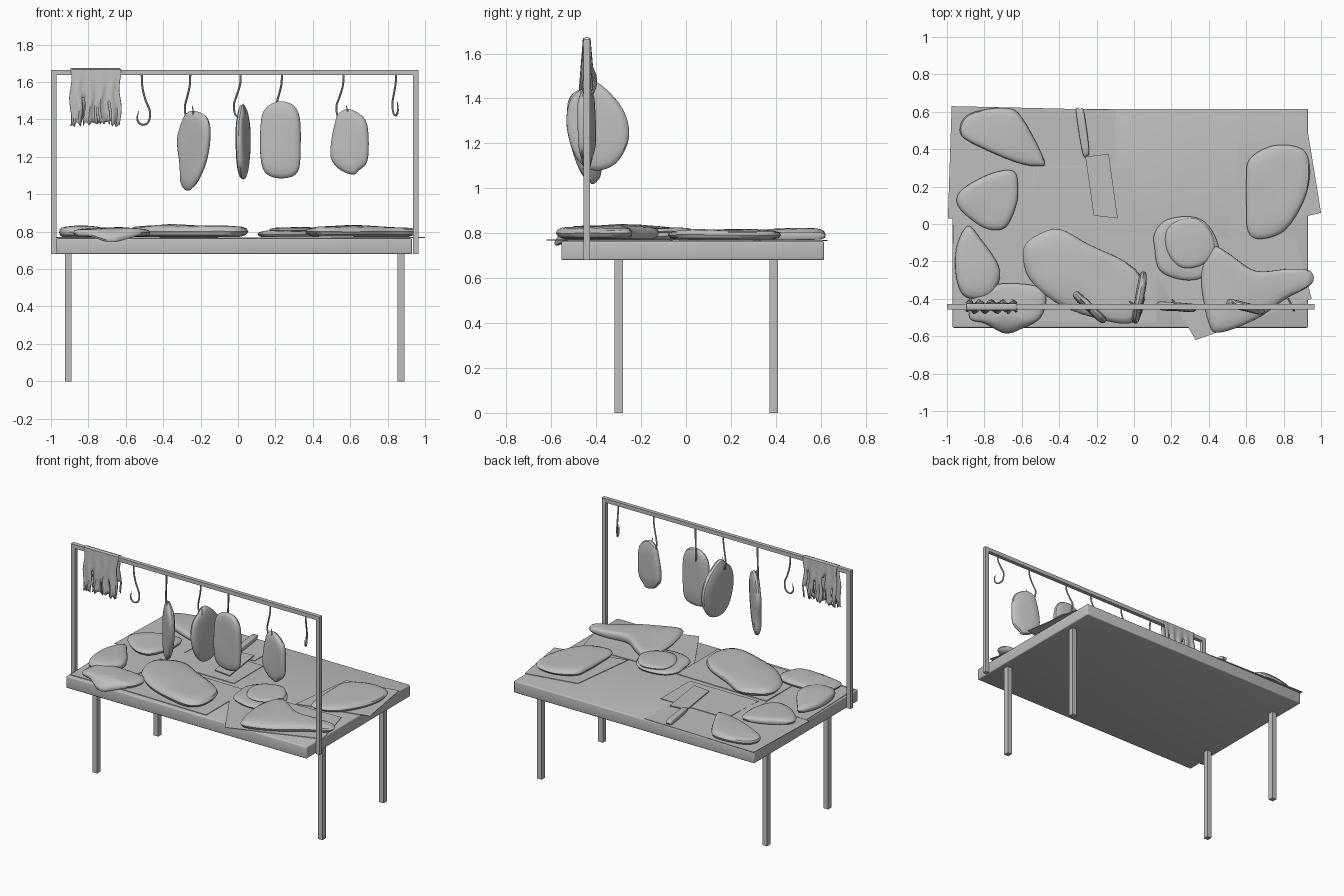
import bpy, bmesh, math, random
from mathutils import Matrix, Vector

random.seed(4)
if "Cube" in bpy.data.objects:
    bpy.data.objects.remove(bpy.data.objects["Cube"])

grey = bpy.data.materials.new("plain grey")
grey.use_nodes = True
GREY = (0.52, 0.52, 0.52, 1)
grey.diffuse_color = GREY
grey.node_tree.nodes["Principled BSDF"].inputs["Base Color"].default_value = GREY


def finish(name, bm, smooth=True):
    bmesh.ops.recalc_face_normals(bm, faces=bm.faces)
    mesh = bpy.data.meshes.new(name)
    bm.to_mesh(mesh)
    bm.free()
    mesh.materials.append(grey)
    ob = bpy.data.objects.new(name, mesh)
    bpy.context.collection.objects.link(ob)
    if smooth:
        bpy.ops.object.select_all(action='DESELECT')
        ob.select_set(True)
        bpy.context.view_layer.objects.active = ob
        bpy.ops.object.shade_smooth_by_angle(angle=math.radians(40))
    return ob


def box(name, lo, hi, bevel=0):
    bm = bmesh.new()
    bmesh.ops.create_cube(bm, size=1)
    for v in bm.verts:
        v.co = [(a + b) / 2 + c * (b - a) for a, b, c in zip(lo, hi, v.co)]
    if bevel:
        bmesh.ops.bevel(bm, geom=bm.edges[:], offset=bevel, segments=3,
                        profile=0.5, affect='EDGES')
    return finish(name, bm, bool(bevel))


def spline(pts, steps=5, closed=True):
    """Catmull-Rom curve through the points."""
    n, out = len(pts), []
    pick = (lambda i: pts[i % n]) if closed else (lambda i: pts[min(max(i, 0), n - 1)])
    for i in range(n if closed else n - 1):
        a, b, c, d = (Vector(pick(i + k)) for k in (-1, 0, 1, 2))
        for s in range(steps):
            t = s / steps
            out.append(0.5 * (2 * b + (c - a) * t + (2 * a - 5 * b + 4 * c - d) * t ** 2
                              + (3 * b - a - 3 * c + d) * t ** 3))
    if not closed:
        out.append(Vector(pts[-1]))
    return out


def slab(name, pts, z, thick, matrix=Matrix(), wobble=0.1):
    """Rounded cut of meat from an outline."""
    loop = spline(pts)
    mid = sum(loop, Vector((0, 0))) / len(loop)
    bm, rings = bmesh.new(), []
    for scale, h in ((.45, 0), (.85, .03), (.96, .2), (1, .5), (.97, .75),
                     (.88, .92), (.7, 1), (.35, 1.03)):
        ring = []
        for p in loop:
            q = mid + (p - mid) * scale
            lump = 1 + wobble * math.sin(13 * q.x + 3) * math.cos(11 * q.y) * h
            ring.append(bm.verts.new(matrix @ Vector((q.x, q.y, z + thick * h * lump))))
        rings.append(ring)
    for a, b in zip(rings, rings[1:]):
        for i in range(len(a)):
            j = (i + 1) % len(a)
            bm.faces.new((a[i], a[j], b[j], b[i]))
    bm.faces.new(rings[0])
    bm.faces.new(rings[-1])
    return finish(name, bm)


def plate(name, pts, z, thick):
    bm = bmesh.new()
    face = bm.faces.new([bm.verts.new((x, y, z)) for x, y in pts])
    top = bmesh.ops.extrude_face_region(bm, geom=[face])["geom"]
    bmesh.ops.translate(bm, vec=(0, 0, thick),
                        verts=[v for v in top if isinstance(v, bmesh.types.BMVert)])
    return finish(name, bm, False)


# Table and hanging frame
TOP, RAIL_Y = 0.765, -0.442
box("table_top", (-.97, -.555, .68), (.93, .615, TOP), .008)
for side, x in (("right", -.908), ("left", .872)):
    for end, y in (("front", -.3), ("back", .39)):
        box(f"{end}_{side}_leg", (x - .018, y - .019, 0), (x + .018, y + .019, .685))
for side, x in (("right", -1.0), ("left", .935)):
    box(f"{side}_post", (x, RAIL_Y - .014, .68), (x + .03, RAIL_Y + .014, 1.665))
box("rail", (-1.0, RAIL_Y - .014, 1.637), (.965, RAIL_Y + .014, 1.665))

# Paper sheets
sheets = [
    ((-.975, .63), (-.1, .61), (-.1, .33), (-.54, .3), (-.54, 0), (-.995, .03)),
    ((-.53, .3), (-.01, .3), (-.01, -.03), (-.55, -.03)),
    ((-.59, -.06), (.12, -.07), (.12, -.53), (-.6, -.52)),
    ((-.97, .03), (-.6, 0), (-.6, -.52), (-.955, -.53)),
    ((.56, .42), (.93, .49), (1.0, .06), (.5, -.06)),
    ((.12, -.08), (.12, -.27), (.33, -.62), (.95, -.4), (.86, -.06)),
]
for i, pts in enumerate(sheets):
    plate(f"paper_sheet_{i + 1}", pts, TOP + .0005 * i, .004)

# Meat lying on the table
slab("back_right_cut", [(-.92, .55), (-.85, .6), (-.69, .62), (-.6, .57), (-.48, .34),
     (-.52, .31), (-.63, .33), (-.8, .4), (-.92, .47)], .77, .05)
slab("side_cut", [(-.94, .16), (-.85, .23), (-.73, .28), (-.64, .28), (-.62, .2),
     (-.63, .1), (-.69, -.02), (-.8, -.02), (-.93, .08)], .77, .045)
slab("curved_cut", [(-.89, -.01), (-.82, -.08), (-.73, -.21), (-.72, -.3), (-.78, -.39),
     (-.9, -.39), (-.95, -.29), (-.95, -.13)], .77, .055)
front = slab("front_right_cut", [(-.85, -.36), (-.72, -.32), (-.53, -.33), (-.47, -.39),
     (-.5, -.5), (-.6, -.56), (-.69, -.585), (-.8, -.53), (-.88, -.5)], .772, .045)
for v in front.data.vertices:  # droops over the table edge
    v.co.z -= max(0, -.52 - v.co.y) * .6
slab("large_cut", [(-.59, -.13), (-.5, -.05), (-.39, -.03), (-.24, -.11), (-.05, -.2),
     (.04, -.29), (.05, -.45), (-.02, -.53), (-.18, -.51), (-.4, -.43), (-.56, -.29)], .77, .062)
slab("round_cut_base", [(.11, -.05), (.17, .02), (.3, .04), (.39, 0), (.45, -.11),
     (.44, -.21), (.38, -.28), (.27, -.3), (.14, -.25), (.11, -.13)], .77, .035)
slab("round_cut_top", [(.17, -.05), (.22, .01), (.33, .03), (.41, -.04), (.43, -.14),
     (.36, -.22), (.25, -.23), (.18, -.15)], .795, .027)
slab("long_cut", [(.38, -.18), (.43, -.12), (.51, -.16), (.65, -.25), (.83, -.24),
     (.94, -.25), (.95, -.32), (.81, -.4), (.65, -.51), (.46, -.58), (.4, -.53),
     (.36, -.32)], .773, .055)
slab("side_left_cut", [(.6, .24), (.62, .35), (.75, .42), (.9, .4), (.94, .29), (.91, .13),
     (.81, -.03), (.68, -.08), (.61, -.04), (.6, .11)], .77, .045)

# Cleaver
plate("cleaver_blade", [(-.26, .36), (-.135, .375), (-.087, .03), (-.215, .045)], .775, .007)
slab("cleaver_handle", [(-.31, .6), (-.29, .615), (-.267, .6), (-.24, .4), (-.25, .365),
     (-.275, .38)], .772, .032, wobble=0)


# Hooks, each turned about its hanging point
def turned(x, angle):
    return Matrix.Translation((x, RAIL_Y, 0)) @ Matrix.Rotation(math.radians(angle), 4, 'Z')


HOOK = [(0, 0, 1.65), (.004, 0, 1.57), (.022, 0, 1.5), (.045, 0, 1.44), (.035, 0, 1.385),
        (0, 0, 1.372), (-.024, 0, 1.4), (-.016, 0, 1.445)]


def hook(name, x, angle, lift=0):
    path = spline(HOOK, 4, False)
    bm, rings = bmesh.new(), []
    for i, p in enumerate(path):
        along = (path[min(i + 1, len(path) - 1)] - path[max(i - 1, 0)]).normalized()
        side = along.cross(Vector((0, 1, 0)))
        r = .0055 * min(1, .25 + (len(path) - 1 - i) / 6)
        ring = []
        for k in range(8):
            a = k * math.tau / 8
            q = p + r * (math.cos(a) * side + math.sin(a) * Vector((0, 1, 0)))
            q.z += lift * min(1, (1.65 - p.z) / .15)
            ring.append(bm.verts.new(turned(x, angle) @ q))
        rings.append(ring)
    for a, b in zip(rings, rings[1:]):
        for k in range(8):
            bm.faces.new((a[k], a[(k + 1) % 8], b[(k + 1) % 8], b[k]))
    bm.faces.new(rings[0])
    bm.faces.new(rings[-1])
    finish(name, bm)


for i, (x, angle, lift) in enumerate(((-.515, 0, 0), (-.255, 130, .03), (.015, 145, .04),
                                      (.235, 130, .04), (.565, 150, .03), (.845, 115, .05))):
    hook(f"hook_{i + 1}", x, angle, lift)


# Hanging meat: outline stands upright, then turns about its hook
def hang(name, x, angle, pts, thick):
    slab(name, pts, -thick / 2, thick,
         turned(x, angle) @ Matrix.Rotation(math.pi / 2, 4, 'X'))


hang("hanging_cut_1", -.24, -43, [(-.06, 1.42), (0, 1.445), (.09, 1.42), (.12, 1.34),
     (.1, 1.2), (.04, 1.08), (-.03, 1.02), (-.08, 1.05), (-.09, 1.16), (-.11, 1.3)], .045)
hang("hanging_cut_2", .02, 80, [(-.03, 1.44), (.02, 1.48), (.09, 1.44), (.17, 1.34),
     (.19, 1.22), (.13, 1.11), (.03, 1.08), (-.05, 1.14), (-.09, 1.27), (-.08, 1.38)], .045)
hang("hanging_cut_3", .23, -4, [(-.09, 1.45), (-.02, 1.495), (.06, 1.48), (.1, 1.41),
     (.105, 1.25), (.09, 1.12), (.01, 1.085), (-.08, 1.11), (-.11, 1.2), (-.11, 1.36)], .045)
hang("hanging_cut_4", .595, -14, [(-.06, 1.43), (0, 1.455), (.08, 1.41), (.105, 1.33),
     (.1, 1.18), (.05, 1.125), (.02, 1.105), (-.05, 1.13), (-.1, 1.19), (-.1, 1.28),
     (-.08, 1.38)], .045)

# Ragged cloth draped over the rail
COLS, ROWS = 26, 10
bm, grid = bmesh.new(), []
for c in range(COLS + 1):
    x = -.895 + .265 * c / COLS
    fold = .011 * math.sin(c * 1.1)
    col = []
    for side in (-1, 1):
        end = (1.37 if side < 0 else 1.39) + random.uniform(-.012, .02)
        strip = [(x + .006 * math.sin(9 * t + c * .3), RAIL_Y + side * (.017 + .012 * t) + fold * t,
                  1.668 + (end - 1.668) * t) for t in (r / ROWS for r in range(ROWS + 1))]
        col += strip[::-1] if side < 0 else [(x, RAIL_Y, 1.674)] + strip
    grid.append([bm.verts.new(p) for p in col])
last = len(grid[0]) - 1
for c in range(COLS):
    lo = {6: 5, 14: 3, 20: 4}.get(c, 0)
    hi = {3: 4, 9: 7, 10: 6, 17: 5, 22: 7, 23: 3}.get(c, 0)
    for r in range(lo, last - hi):
        bm.faces.new((grid[c][r], grid[c + 1][r], grid[c + 1][r + 1], grid[c][r + 1]))
bmesh.ops.delete(bm, geom=[v for v in bm.verts if not v.link_faces], context='VERTS')
cloth = finish("draped_cloth", bm)
cloth.modifiers.new("thickness", 'SOLIDIFY').thickness = .004
